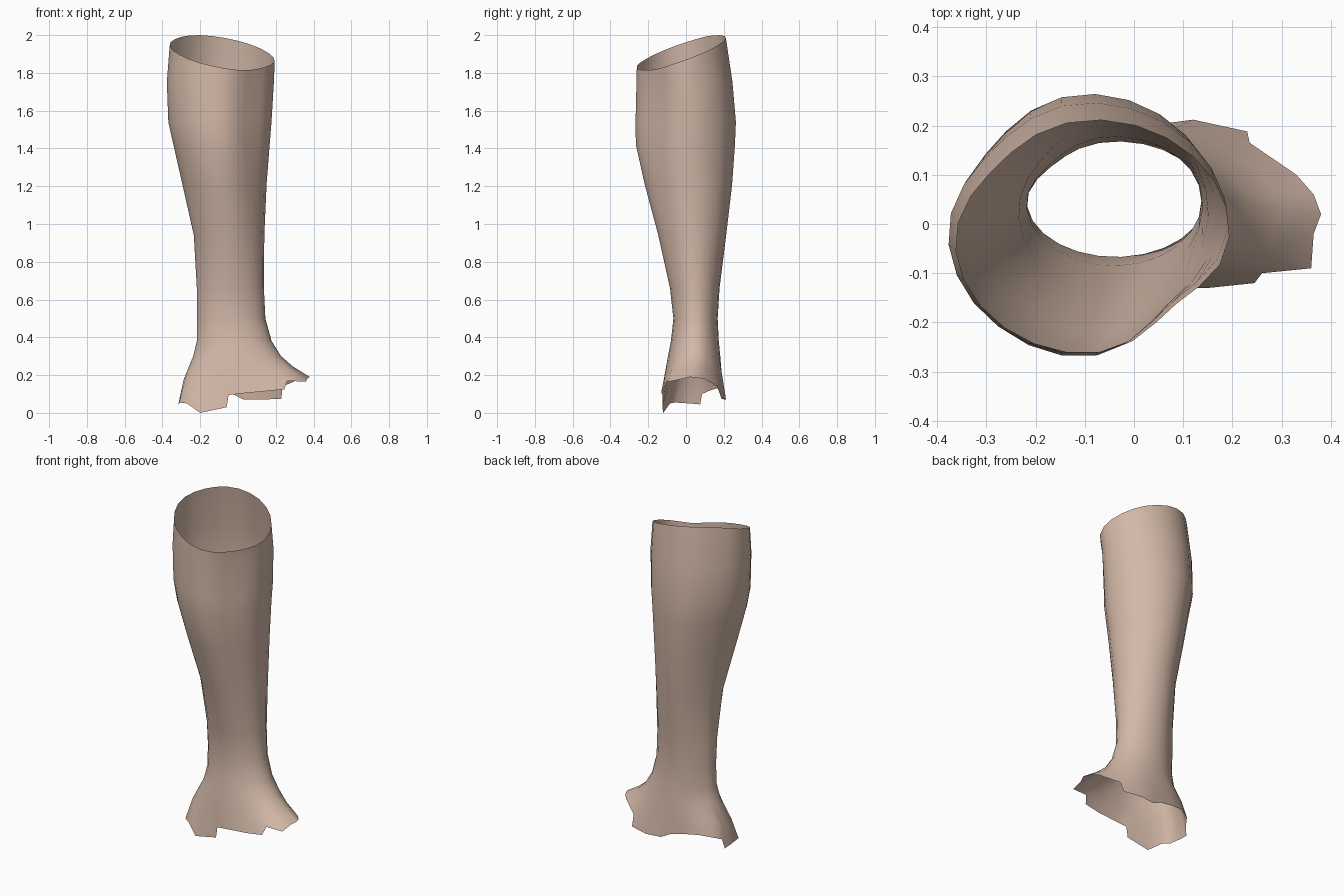
import bpy, bmesh
from math import cos, sin, radians, tau

N = 25

# Leg sections, top to bottom: z, xmin, xmax, ymin, ymax, shin flattening
SECTIONS = [
    (1.75, -0.38, 0.193, -0.267, 0.247, 0.17),
    (1.54, -0.372, 0.18, -0.272, 0.265, 0.16),
    (1.42, -0.345, 0.17, -0.270, 0.260, 0.15),
    (1.21, -0.297, 0.153, -0.222, 0.245, 0.12),
    (0.94, -0.236, 0.14, -0.148, 0.213, 0.06),
    (0.66, -0.22, 0.137, -0.085, 0.178, 0.0),
    (0.50, -0.219, 0.145, -0.067, 0.168, 0.0),
    (0.38, -0.22, 0.178, -0.08, 0.174, 0.0),
    (0.30, -0.24, 0.228, -0.096, 0.182, 0.0),
]

# Ragged lower edge of the foot opening, counter-clockwise from the instep
FOOT_EDGE = [
    (0.38, 0.02, 0.19), (0.365, 0.06, 0.185), (0.33, 0.10, 0.18),
    (0.235, 0.165, 0.14), (0.23, 0.188, 0.075), (0.12, 0.212, 0.07),
    (0.03, 0.20, 0.07), (-0.03, 0.19, 0.10), (-0.12, 0.18, 0.12),
    (-0.20, 0.165, 0.13), (-0.27, 0.13, 0.12), (-0.30, 0.085, 0.10),
    (-0.312, 0.075, 0.045), (-0.315, 0.02, 0.05), (-0.31, -0.06, 0.055),
    (-0.27, -0.085, 0.05), (-0.20, -0.12, 0.0), (-0.06, -0.125, 0.03),
    (-0.05, -0.125, 0.095), (0.04, -0.13, 0.105), (0.15, -0.13, 0.115),
    (0.245, -0.12, 0.125), (0.26, -0.10, 0.17), (0.36, -0.09, 0.165),
    (0.365, -0.02, 0.18),
]


def section(z, x0, x1, y0, y1, shin, tilt=0.0):
    """Oval ring, flattened along the shin and the back of the calf."""
    pts = []
    for i in range(N):
        a = tau * i / N
        s = 1 - shin * max(0, cos(a - radians(315))) ** 8
        s -= 0.08 * max(0, cos(a - radians(140))) ** 8
        pts.append(((x0 + x1) / 2 + (x1 - x0) / 2 * cos(a) * s,
                    (y0 + y1) / 2 + (y1 - y0) / 2 * sin(a) * s,
                    z + tilt * cos(a - radians(120))))
    return pts


# Slanted top rim, leg, flare of the foot, ragged edge
rings = [section(1.907, -0.365, 0.197, -0.265, 0.212, 0.17, 0.093)]
rings += [section(*s) for s in SECTIONS]
rings.append([((p[0] + q[0]) / 2 - 0.012, (p[1] + q[1]) / 2, (p[2] + q[2]) / 2)
              for p, q in zip(rings[-1], FOOT_EDGE)])
rings.append(FOOT_EDGE)

bm = bmesh.new()
loops = [[bm.verts.new(p) for p in ring] for ring in rings]
for upper, lower in zip(loops, loops[1:]):
    for i in range(N):
        j = (i + 1) % N
        f = bm.faces.new((upper[i], lower[i], lower[j], upper[j]))
        f.smooth = True

mesh = bpy.data.meshes.new("lower_leg")
bm.to_mesh(mesh)
bm.free()
leg = bpy.data.objects.new("lower_leg", mesh)
bpy.context.collection.objects.link(leg)

skin = bpy.data.materials.new("skin")
skin.diffuse_color = (0.65, 0.48, 0.39, 1)
mesh.materials.append(skin)
